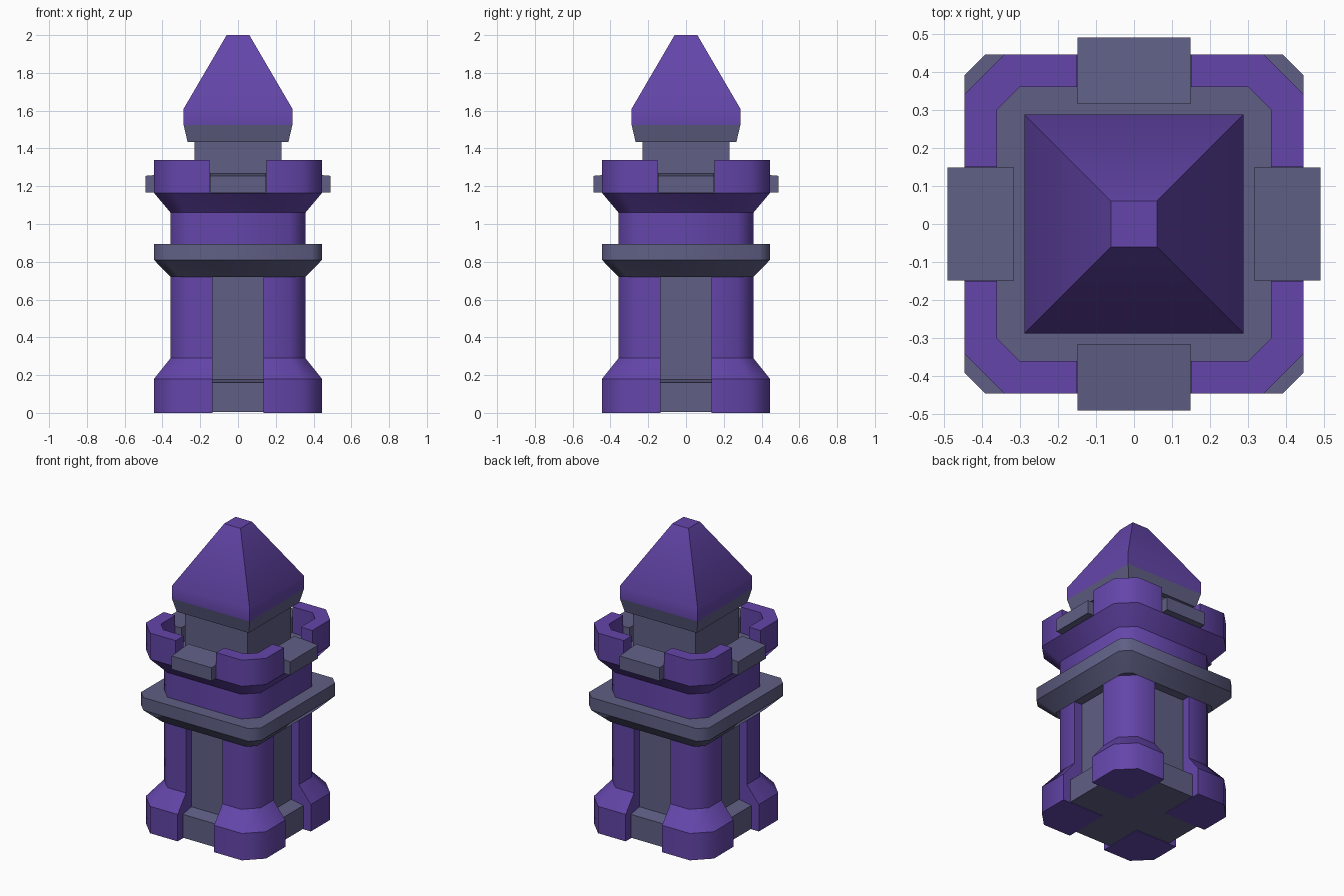
import bpy, bmesh, math
from mathutils import Matrix

cube = bpy.data.objects.get("Cube")
if cube:
    bpy.data.objects.remove(cube)


def material(name, rgb):
    m = bpy.data.materials.new(name)
    m.use_nodes = True
    color = (*rgb, 1)
    m.diffuse_color = color
    m.node_tree.nodes["Principled BSDF"].inputs["Base Color"].default_value = color
    return m


purple = material("purple", (0.127, 0.06, 0.40))
grey = material("slate_grey", (0.115, 0.115, 0.235))


def loft(name, rings, mat, turns=1, top_mat=None):
    """Skin matching closed rings, cap both ends and repeat around z."""
    bm = bmesh.new()
    loops = [[bm.verts.new(p) for p in ring] for ring in rings]
    n = len(loops[0])
    for a, b in zip(loops, loops[1:]):
        for i in range(n):
            j = (i + 1) % n
            bm.faces.new((a[i], a[j], b[j], b[i]))
    bm.faces.new(loops[0])
    top = bm.faces.new(loops[-1])
    top.material_index = 1 if top_mat else 0
    source = bm.faces[:] + bm.edges[:] + bm.verts[:]
    for k in range(1, turns):
        copy = bmesh.ops.duplicate(bm, geom=source)["geom"]
        verts = [g for g in copy if isinstance(g, bmesh.types.BMVert)]
        bmesh.ops.rotate(bm, verts=verts, matrix=Matrix.Rotation(k * math.tau / turns, 3, "Z"))
    bmesh.ops.recalc_face_normals(bm, faces=bm.faces[:])
    # Soften the upright chamfers, keep ledges crisp
    for f in bm.faces:
        f.smooth = True
    for e in bm.edges:
        level = abs(e.verts[0].co.z - e.verts[1].co.z) < 1e-4
        e.smooth = e.calc_face_angle(0) < math.radians(35 if level else 50)
    mesh = bpy.data.meshes.new(name)
    bm.to_mesh(mesh)
    bm.free()
    mesh.materials.append(mat)
    if top_mat:
        mesh.materials.append(top_mat)
    ob = bpy.data.objects.new(name, mesh)
    bpy.context.scene.collection.objects.link(ob)
    return ob


def square(r, z):
    return [(-r, -r, z), (r, -r, z), (r, r, z), (-r, r, z)]


def octagon(r, c, z):
    pts = []
    for sx, sy in ((1, 1), (-1, 1), (-1, -1), (1, -1)):
        pair = [(sx * r, sy * (r - c), z), (sx * (r - c), sy * r, z)]
        pts += pair if sx * sy > 0 else pair[::-1]
    return pts


def corner(r, c, z, i=0.135):
    return [(i, i, z), (r, i, z), (r, r - c, z), (r - c, r, z), (i, r, z)]


def ledge(name, half, inner, outer, z, z_out, z_in):
    """Four blocks around the tower whose tops slope gently outward."""
    side = [(-inner, z), (-outer, z), (-outer, z_out), (-inner, z_in)]
    return loft(name, [[(x, *p) for p in side] for x in (-half, half)], grey, 4)


WIDE, NARROW = 0.445, 0.357

# Lower storey: recessed walls, plinths and corner piers
loft("recessed_walls", [square(0.30, 0.004), square(0.30, 0.73)], grey)
ledge("plinth", 0.135, 0.28, 0.39, 0.004, 0.16, 0.18)
loft("corner_piers", [corner(WIDE, 0.105, 0), corner(WIDE, 0.105, 0.18),
                      corner(NARROW, 0.084, 0.29), corner(NARROW, 0.084, 0.73)], purple, 4)

# Stone collar
loft("collar", [octagon(NARROW, 0.045, 0.72), octagon(WIDE, 0.055, 0.81),
                octagon(WIDE, 0.055, 0.895)], grey)

# Upper storey flaring out to the deck
loft("gallery", [octagon(NARROW, 0.084, 0.89), octagon(NARROW, 0.084, 1.06),
                 octagon(WIDE, 0.105, 1.165)], purple, top_mat=grey)

# Battlements and the blocks in their gaps
plan = [(0.15, WIDE), (0.15, 0.36), (0.30, 0.36), (0.36, 0.30),
        (0.36, 0.15), (WIDE, 0.15), (WIDE, 0.34), (0.34, WIDE)]
loft("battlements", [[(*p, z) for p in plan] for z in (1.165, 1.34)], purple, 4)
ledge("gap_blocks", 0.148, 0.315, 0.49, 1.166, 1.255, 1.269)

# Turret and roof
loft("turret", [square(0.23, 1.165), square(0.23, 1.44)], grey)
loft("eaves", [square(0.267, 1.435), square(0.288, 1.525)], grey)
loft("roof", [square(0.288, 1.525), square(0.288, 1.61), square(0.06, 2.0)], purple)
